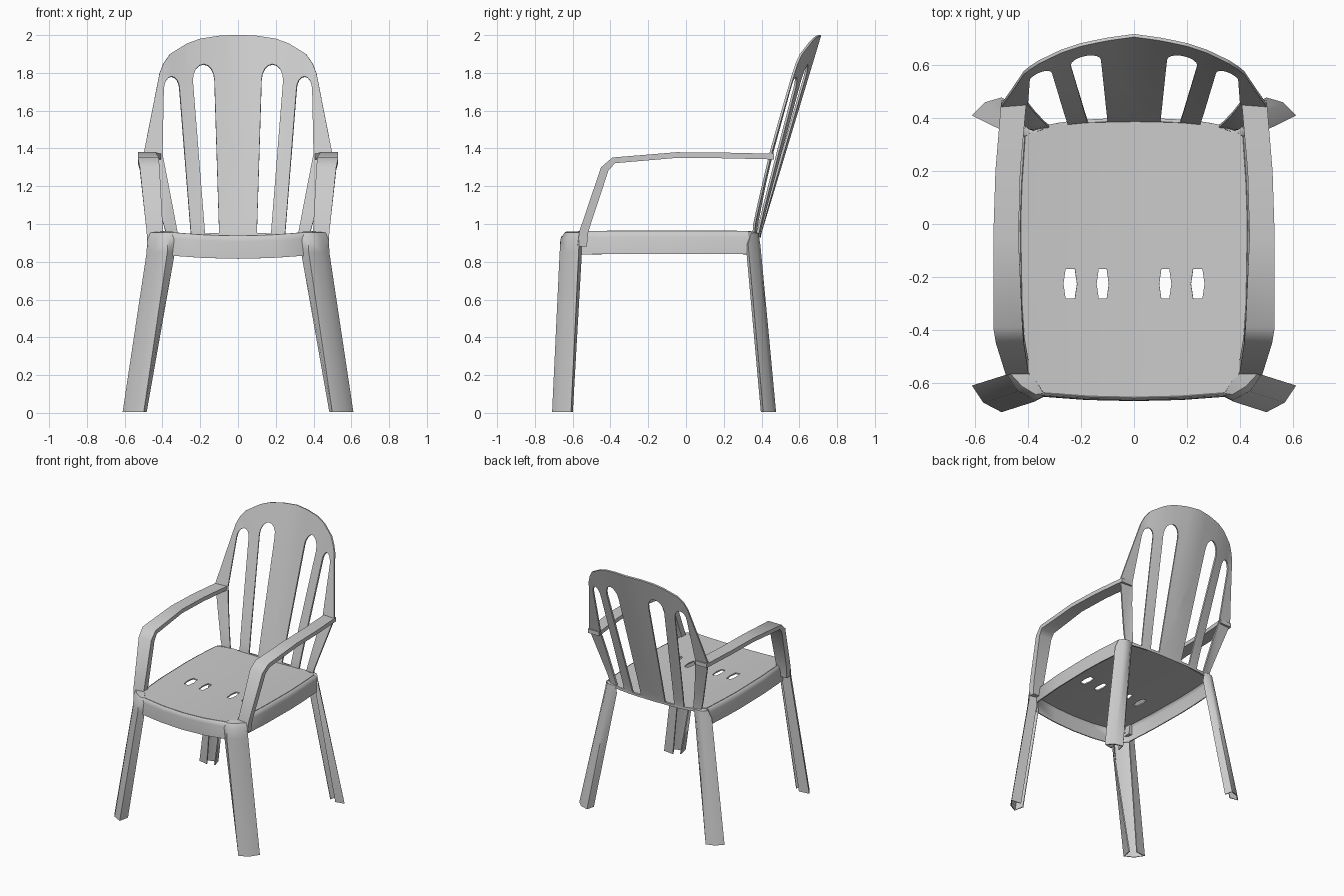
import bpy, bmesh, math

if "Cube" in bpy.data.objects:
    bpy.data.objects.remove(bpy.data.objects["Cube"])


def finish(name, bm, thickness=0.0, angle=35):
    """Turn a bmesh into an object, thicken it and smooth it by angle."""
    bmesh.ops.remove_doubles(bm, verts=bm.verts, dist=1e-5)
    bmesh.ops.recalc_face_normals(bm, faces=bm.faces)
    me = bpy.data.meshes.new(name)
    bm.to_mesh(me)
    bm.free()
    ob = bpy.data.objects.new(name, me)
    bpy.context.collection.objects.link(ob)
    bpy.ops.object.select_all(action='DESELECT')
    ob.select_set(True)
    bpy.context.view_layer.objects.active = ob
    if thickness:
        mod = ob.modifiers.new("thickness", 'SOLIDIFY')
        mod.thickness = thickness
        mod.offset = 0
        bpy.ops.object.modifier_apply(modifier=mod.name)
    bpy.ops.object.shade_smooth_by_angle(angle=math.radians(angle))
    return ob


def mirrored(half):
    """Close a half outline that starts and ends on x = 0."""
    return half + [(-x, y) for x, y in reversed(half) if x > 1e-6]


def plate(name, outline, holes, xs, ys, fn, thickness):
    """Flat outline with holes, cut into a grid and bent by fn(u, v)."""
    bm = bmesh.new()
    edges = []
    for loop in [outline] + holes:
        vs = [bm.verts.new((x, y, 0)) for x, y in loop]
        edges += [bm.edges.new((vs[i - 1], vs[i])) for i in range(len(vs))]
    bmesh.ops.triangle_fill(bm, use_beauty=True, edges=edges, normal=(0, 0, 1))
    cuts = [((x, 0, 0), (1, 0, 0)) for x in xs] + [((0, y, 0), (0, 1, 0)) for y in ys]
    for co, no in cuts:
        bmesh.ops.bisect_plane(bm, geom=bm.verts[:] + bm.edges[:] + bm.faces[:],
                               dist=1e-5, plane_co=co, plane_no=no)
    for v in bm.verts:
        v.co = fn(v.co.x, v.co.y)
    return finish(name, bm, thickness)


def loft(name, rows, thickness=0.0, closed=False, angle=35):
    """Skin successive rows of points; closed rows are capped."""
    bm = bmesh.new()
    grid = [[bm.verts.new(p) for p in row] for row in rows]
    n = len(rows[0])
    for a, b in zip(grid, grid[1:]):
        for i in range(n if closed else n - 1):
            j = (i + 1) % n
            bm.faces.new((a[i], a[j], b[j], b[i]))
    if closed:
        bm.faces.new(grid[0])
        bm.faces.new(grid[-1])
    return finish(name, bm, thickness, angle)


def seat_z(x):
    return 0.935 + 0.025 * min(1, abs(x) / 0.42) ** 2


def back_point(x, z):
    t = max(0, (z - 0.94) / 1.06)
    dip = 0.035 * min(1, abs(x) / 0.38) ** 3 + 0.12 * abs(x) * math.sqrt(t)
    return (x, 0.39 + 0.32 * t - dip, z)


def slot(bottom_in, bottom_out, side, top_in, top_out, z_arc, z_top):
    """Tall back slot with a rounded top."""
    c, r = (top_in + top_out) / 2, (top_out - top_in) / 2
    arc = [(c + r * math.cos(a), z_arc + (z_top - z_arc) * math.sin(a))
           for a in [math.pi * i / 8 for i in range(9)]]
    return [(bottom_in, 0.95), (bottom_out, 0.95)] + side + arc


def both(loops):
    return loops + [[(-x, y) for x, y in lp] for lp in loops]


# Seat with four small drain slots
seat_slots = [[(a, -0.28), (b, -0.28), (b + 0.008, -0.225), (b, -0.17), (a, -0.17), (a - 0.008, -0.225)]
              for a, b in ((0.103, 0.133), (0.223, 0.258))]
rim = [(0.41, 0.33), (0.422, 0.15), (0.427, 0.0), (0.422, -0.3), (0.405, -0.55),
       (0.345, -0.635), (0.17, -0.648), (0, -0.652)]
seat_half = [(0, 0.391), (0.2, 0.388), (0.3, 0.378), (0.36, 0.365)] + rim
plate("seat", mirrored(seat_half), both(seat_slots),
      [i * 0.07 for i in range(-5, 6)], [-0.4, -0.1, 0.2],
      lambda x, y: (x, y, seat_z(x)), 0.01)

# Apron rolling down from the seat rim on the sides and front
path = rim + [(-x, y) for x, y in reversed(rim[:-1])]


def apron_row(sx, sy, drop):
    return [(x * sx, y * sy, seat_z(x) - drop) for x, y in path]


loft("apron", [apron_row(1, 1, 0), apron_row(1.025, 1.01, 0.006),
               apron_row(1.04, 1.015, 0.028), apron_row(1.05, 1.017, 0.119)], 0.008, angle=50)

# Back rest with four tall slots
back_half = [(0, 0.93), (0.375, 0.93), (0.50, 1.37), (0.415, 1.80), (0.395, 1.85), (0.36, 1.90),
             (0.27, 1.955), (0.2, 1.98), (0.1, 1.995), (0, 2.0)]
back_slots = [slot(0.10, 0.175, [], 0.125, 0.24, 1.76, 1.845),
              slot(0.25, 0.32, [(0.40, 1.37)], 0.31, 0.393, 1.71, 1.78)]
plate("back_rest", mirrored(back_half), both(back_slots),
      [i * 0.07 for i in range(-6, 7)], [1.0, 1.1, 1.22, 1.37, 1.55, 1.7, 1.85],
      back_point, 0.012)

# Leg channels: cross-sections from the seat corner, over the roll, to the foot
front_leg = [
    (0.957, [(0.345, -0.63), (0.36, -0.605), (0.378, -0.58), (0.395, -0.555), (0.40, -0.545)]),
    (0.952, [(0.34, -0.635), (0.37, -0.64), (0.42, -0.61), (0.468, -0.56), (0.42, -0.55)]),
    (0.92, [(0.337, -0.645), (0.372, -0.66), (0.437, -0.625), (0.478, -0.567), (0.42, -0.555)]),
    (0.85, [(0.337, -0.64), (0.375, -0.665), (0.44, -0.63), (0.48, -0.57), (0.42, -0.555)]),
    (0.005, [(0.487, -0.63), (0.50, -0.705), (0.565, -0.67), (0.607, -0.61), (0.53, -0.603)])]
back_leg = [
    (0.957, [(0.345, 0.355), (0.36, 0.35), (0.375, 0.343), (0.39, 0.335), (0.40, 0.32)]),
    (0.95, [(0.33, 0.37), (0.37, 0.38), (0.40, 0.37), (0.425, 0.345), (0.40, 0.325)]),
    (0.89, [(0.33, 0.36), (0.365, 0.39), (0.41, 0.375), (0.445, 0.33), (0.42, 0.32)]),
    (0.005, [(0.487, 0.415), (0.50, 0.473), (0.56, 0.455), (0.607, 0.41), (0.54, 0.40)])]

# Arm stations: inner x, outer x, y, z, then thickness offset in y and z
arm = [(0.395, 0.478, -0.575, 0.88, 0.05, 0.0),
       (0.397, 0.484, -0.565, 0.96, 0.048, 0.0),
       (0.415, 0.52, -0.45, 1.30, 0.04, -0.015),
       (0.42, 0.53, -0.39, 1.352, 0.015, -0.03),
       (0.435, 0.53, -0.05, 1.38, 0.0, -0.03),
       (0.428, 0.522, 0.2, 1.378, 0.0, -0.03),
       (0.405, 0.50, 0.465, 1.372, 0.0, -0.03)]

for s, side in ((1, "right"), (-1, "left")):
    for name, sections in (("front_leg", front_leg), ("back_leg", back_leg)):
        loft(f"{name}_{side}", [[(s * x, y, z) for x, y in pts] for z, pts in sections],
             0.008, angle=50)
    loft(f"arm_{side}", [[(s * xi, y, z), (s * xo, y, z), (s * xo, y + dy, z + dz), (s * xi, y + dy, z + dz)]
                         for xi, xo, y, z, dy, dz in arm], closed=True, angle=55)
